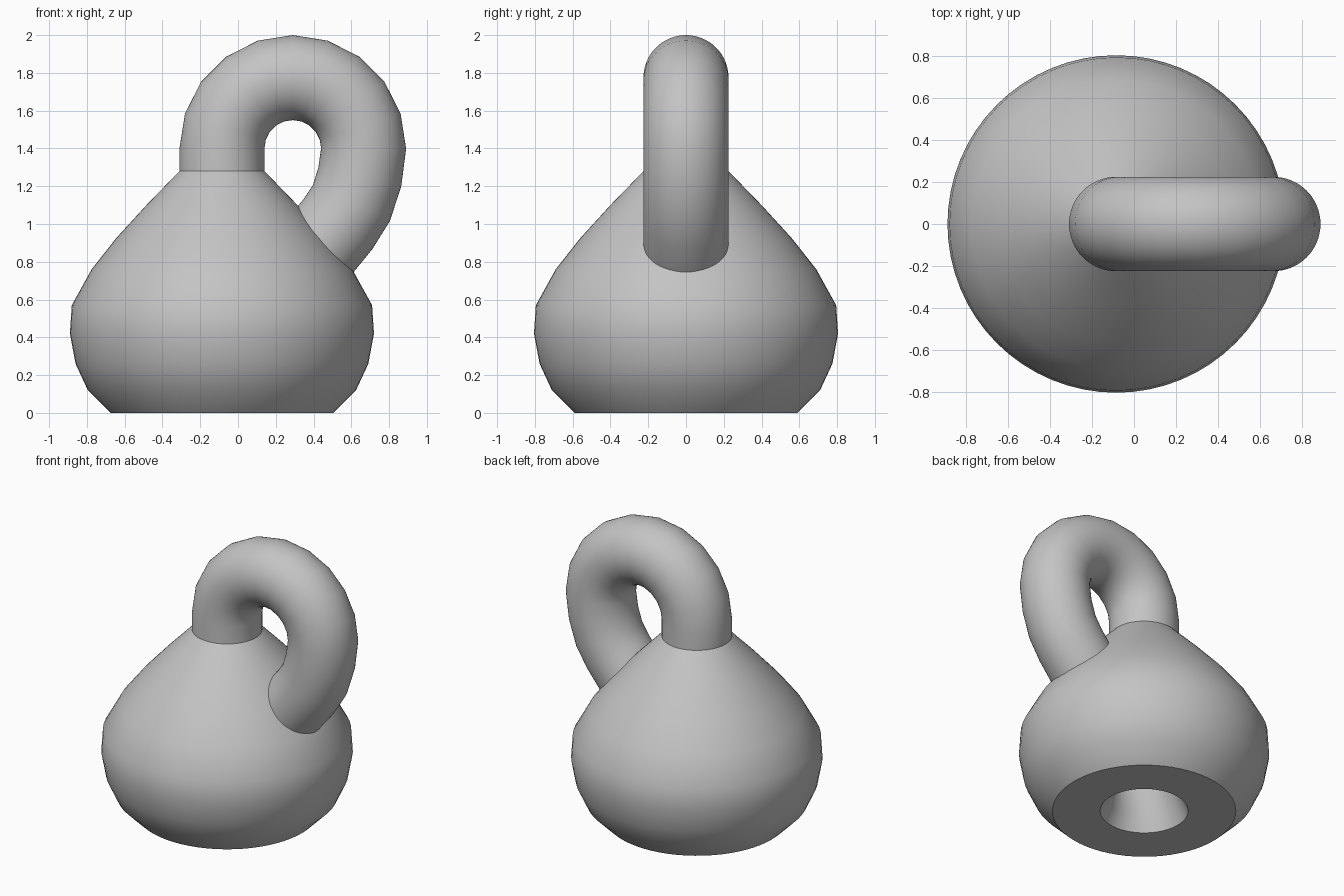
import bpy, bmesh
from math import sin, cos, pi, radians
from mathutils import Vector

if "Cube" in bpy.data.objects:
    bpy.data.objects.remove(bpy.data.objects["Cube"])

GREY = (0.55, 0.55, 0.55, 1)
AXIS = -0.085      # x of the bottle's axis
TUBE = 0.225       # tube radius
SIDES = 64

grey = bpy.data.materials.new("plain_grey")
grey.use_nodes = True
grey.diffuse_color = GREY
grey.node_tree.nodes["Principled BSDF"].inputs["Base Color"].default_value = GREY


def loft(name, rings):
    """Skin rings given as (centre, radius, in-plane normal) with quads."""
    bm = bmesh.new()
    side = Vector((0, 1, 0))
    loops = []
    for centre, radius, normal in rings:
        loops.append([bm.verts.new(centre + radius * (cos(a) * normal + sin(a) * side))
                      for a in (2 * pi * i / SIDES for i in range(SIDES))])
    for low, high in zip(loops, loops[1:]):
        for i in range(SIDES):
            j = (i + 1) % SIDES
            bm.faces.new((low[i], low[j], high[j], high[i]))
    mesh = bpy.data.meshes.new(name)
    bm.to_mesh(mesh)
    bm.free()
    mesh.materials.append(grey)
    obj = bpy.data.objects.new(name, mesh)
    bpy.context.collection.objects.link(obj)
    bpy.ops.object.select_all(action='DESELECT')
    obj.select_set(True)
    bpy.context.view_layer.objects.active = obj
    bpy.ops.object.shade_smooth_by_angle(angle=radians(32))
    return obj


# Bulb: flat base ring around the hole, then the rounded wall up to the neck
profile = [(0.283, 0), (0.59, 0), (0.71, 0.12), (0.775, 0.26), (0.805, 0.42),
           (0.795, 0.57), (0.69, 0.76), (0.56, 0.925), (0.4, 1.1), (TUBE, 1.28)]
loft("bottle_body", [(Vector((AXIS, 0, z)), r, Vector((1, 0, 0))) for r, z in profile])

# Tube: rises from the neck, loops over, pierces the wall and flares into the base
path = [(AXIS, 1.28, TUBE)]
for k in range(11):
    a = pi - pi * k / 10
    path.append((0.29 + 0.375 * cos(a), 1.4 + 0.375 * sin(a), TUBE))
path += [(x, z, TUBE) for x, z in
         [(0.645, 1.25), (0.6, 1.11), (0.53, 1.0), (0.44, 0.89), (0.33, 0.77)]]
path += [(0.2, 0.62, 0.21), (0.08, 0.47, 0.2), (-0.02, 0.33, 0.2),
         (-0.07, 0.2, 0.205), (AXIS, 0.1, 0.235), (AXIS, 0, 0.283)]

points = [Vector((x, 0, z)) for x, z, r in path]
rings = []
for i, (x, z, r) in enumerate(path):
    tangent = (points[min(i + 1, len(path) - 1)] - points[max(i - 1, 0)]).normalized()
    if i < 2:
        tangent = Vector((0, 0, 1))
    rings.append((points[i], r, Vector((tangent.z, 0, -tangent.x))))
loft("looping_tube", rings)
